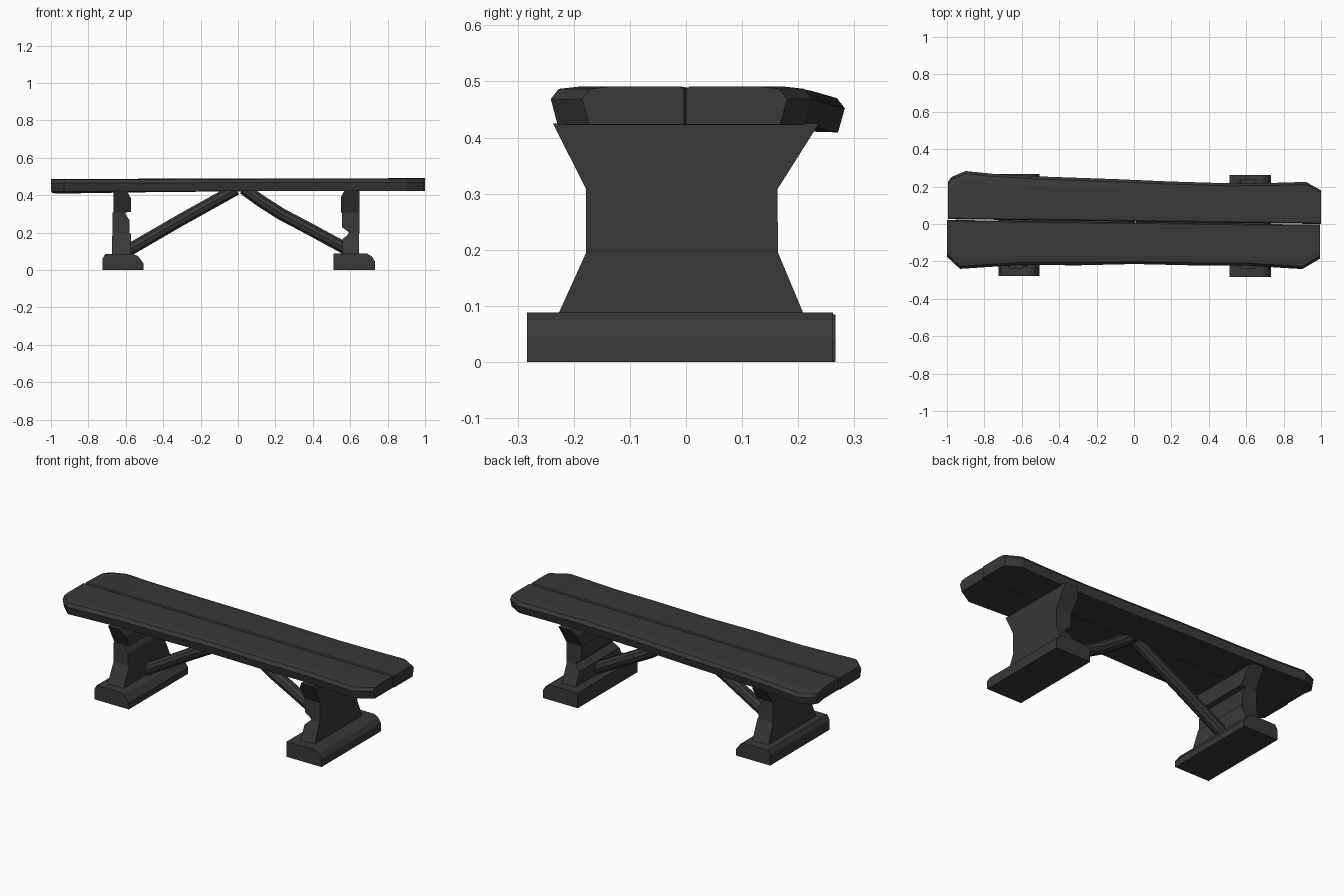
import bpy, bmesh, math
from mathutils import Vector

if "Cube" in bpy.data.objects:
    bpy.data.objects.remove(bpy.data.objects["Cube"])


def loft(name, rings):
    """Skin a row of equal-length point rings and cap both ends."""
    bm = bmesh.new()
    rows = [[bm.verts.new(p) for p in ring] for ring in rings]
    n = len(rows[0])
    for a, b in zip(rows, rows[1:]):
        for i in range(n):
            bm.faces.new((a[i], a[(i + 1) % n], b[(i + 1) % n], b[i]))
    bm.faces.new(rows[0][::-1])
    bm.faces.new(rows[-1])
    bmesh.ops.recalc_face_normals(bm, faces=bm.faces)
    mesh = bpy.data.meshes.new(name)
    bm.to_mesh(mesh)
    bm.free()
    obj = bpy.data.objects.new(name, mesh)
    bpy.context.collection.objects.link(obj)
    mat = bpy.data.materials.get("dark_wood") or bpy.data.materials.new("dark_wood")
    mat.diffuse_color = (0.04, 0.04, 0.04, 1)
    mat.use_nodes = True
    mat.node_tree.nodes["Principled BSDF"].inputs["Base Color"].default_value = mat.diffuse_color
    mesh.materials.append(mat)
    return obj


# Seat planks: stations (x, outer edge y, drop of the outer edge)
def plank(name, side, stations):
    rings = []
    for x, y, drop in stations:
        seam = 0.011 - 0.013 * x + side * 0.002
        bottom, top = 0.4215 + 0.002 * x, 0.489 + 0.002 * x
        rings.append([
            (x, seam, bottom), (x, seam, top - 0.005), (x, seam + side * 0.006, top),
            (x, y - side * 0.05, top - drop * 0.5), (x, y - side * 0.014, top - 0.004 - drop),
            (x, y, top - 0.022 - drop), (x, y - side * 0.012, bottom - drop * 0.8),
            (x, y - side * 0.07, bottom)])
    return loft(name, rings)


plank("seat_plank_front", -1, [
    (-1, -0.175, 0), (-0.93, -0.24, 0), (-0.78, -0.23, 0), (-0.6, -0.219, 0), (-0.3, -0.221, 0),
    (0, -0.214, 0), (0.35, -0.222, 0), (0.6, -0.222, 0), (0.8, -0.235, 0), (0.9, -0.241, 0),
    (0.995, -0.185, 0)])
plank("seat_plank_back", 1, [
    (-0.995, 0.225, 0.01), (-0.975, 0.252, 0.012), (-0.9, 0.283, 0.013), (-0.75, 0.268, 0.01),
    (-0.5, 0.254, 0.006), (-0.1, 0.24, 0.002), (0.2, 0.227, 0), (0.5, 0.218, 0),
    (0.75, 0.22, 0), (0.92, 0.225, 0), (1, 0.18, 0)])


# Legs: levels (z, left x, right x), waisted in depth
WAIST = [(0.08, -0.23, 0.212), (0.195, -0.178, 0.164), (0.308, -0.178, 0.163), (0.425, -0.237, 0.237)]


def depth(z):
    for (z0, a0, b0), (z1, a1, b1) in zip(WAIST, WAIST[1:]):
        if z <= z1:
            t = (z - z0) / (z1 - z0)
            return a0 + (a1 - a0) * t, b0 + (b1 - b0) * t


def leg(name, levels):
    rings = []
    for z, x0, x1 in levels:
        y0, y1 = depth(z)
        rings.append([(x0, y0, z), (x1, y0, z), (x1, y1, z), (x0, y1, z)])
    return loft(name, rings)


leg("leg_left", [
    (0.08, -0.675, -0.572), (0.195, -0.672, -0.573), (0.197, -0.672, -0.58), (0.265, -0.672, -0.58),
    (0.3, -0.672, -0.602), (0.308, -0.67, -0.602), (0.311, -0.666, -0.571), (0.38, -0.666, -0.571),
    (0.425, -0.666, -0.596)])
leg("leg_right", [
    (0.08, 0.56, 0.648), (0.165, 0.56, 0.648), (0.195, 0.592, 0.648), (0.202, 0.592, 0.65),
    (0.23, 0.555, 0.65), (0.305, 0.555, 0.65), (0.308, 0.55, 0.65), (0.39, 0.55, 0.65),
    (0.425, 0.57, 0.65)])


# Feet: chamfered profiles run front to back
def foot(name, profile, y0, y1):
    return loft(name, [[(x, y, z) for x, z in profile] for y in (y0, y1)])


foot("foot_left", [(-0.725, 0), (-0.505, 0), (-0.505, 0.035), (-0.535, 0.075), (-0.56, 0.085),
                   (-0.71, 0.085), (-0.725, 0.06)], -0.277, 0.266)
foot("foot_right", [(0.51, 0), (0.733, 0), (0.733, 0.045), (0.715, 0.073), (0.69, 0.088),
                    (0.51, 0.088)], -0.283, 0.262)


# Diagonal round braces
def brace(name, path, radius):
    pts = [Vector((x, 0, z)) for x, z in path]
    rings = []
    for i, p in enumerate(pts):
        d = (pts[min(i + 1, len(pts) - 1)] - pts[max(i - 1, 0)]).normalized()
        normal = Vector((-d.z, 0, d.x))
        rings.append([p + radius * (math.cos(a) * normal + math.sin(a) * Vector((0, 1, 0)))
                      for a in [math.tau * (k + 0.5) / 10 for k in range(10)]])
    return loft(name, rings)


brace("brace_left", [(-0.595, 0.1), (-0.3, 0.271), (-0.01, 0.432)], 0.034)
brace("brace_right", [(0.03, 0.436), (0.12, 0.37), (0.23, 0.3), (0.4, 0.21), (0.58, 0.112)], 0.034)
